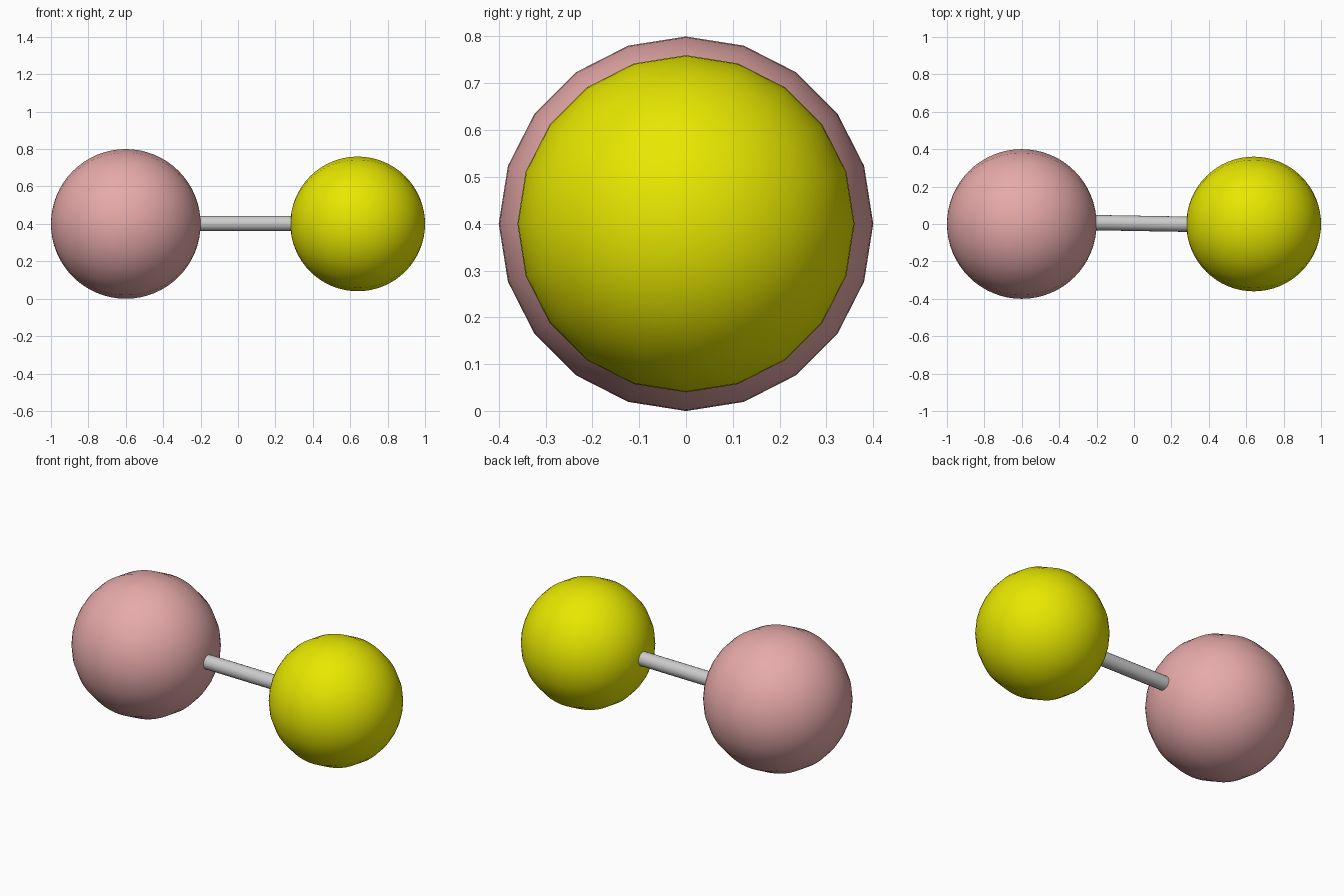
import bpy
from math import pi, radians

if "Cube" in bpy.data.objects:
    bpy.data.objects.remove(bpy.data.objects["Cube"])


def paint(obj, name, rgb):
    mat = bpy.data.materials.new(name)
    mat.diffuse_color = (*rgb, 1)
    mat.use_nodes = True
    mat.node_tree.nodes["Principled BSDF"].inputs["Base Color"].default_value = mat.diffuse_color
    obj.data.materials.append(mat)


def ball(name, x, radius, rgb):
    # Poles lie on the long axis, giving a 20-sided end view
    bpy.ops.mesh.primitive_uv_sphere_add(segments=20, ring_count=32, radius=radius,
                                         location=(x, 0, 0.4), rotation=(0, pi / 2, 0))
    obj = bpy.context.object
    obj.name = name
    paint(obj, name + "_paint", rgb)
    bpy.ops.object.shade_smooth_by_angle(angle=radians(40))


# Two balls
ball("large_ball", -0.6, 0.4, (0.8, 0.4, 0.4))
ball("small_ball", 0.64, 0.36, (0.8, 0.8, 0.0))

# Connecting rod, very slightly skewed, ends sunk just into the balls
bpy.ops.mesh.primitive_cylinder_add(vertices=20, radius=0.041, depth=0.52,
                                    location=(0.04, 0.003, 0.402),
                                    rotation=(0, pi / 2, radians(-1)))
rod = bpy.context.object
rod.name = "connecting_rod"
bpy.ops.object.shade_smooth_by_angle(angle=radians(40))
